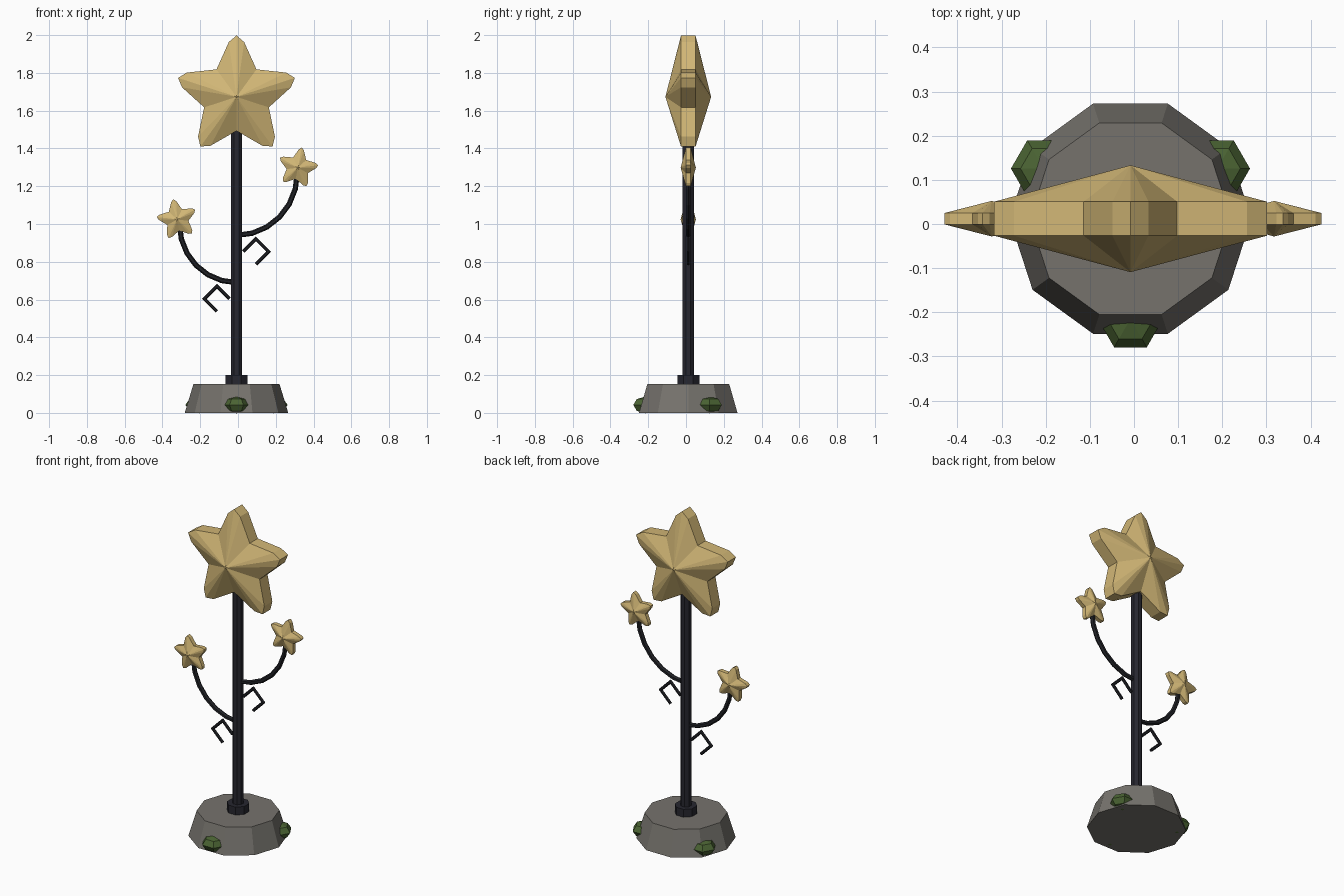
import bpy
import bmesh
from math import sin, cos, pi, radians
from mathutils import Matrix, Vector

if "Cube" in bpy.data.objects:
    bpy.data.objects.remove(bpy.data.objects["Cube"])

CX, CY = -0.008, 0.012  # axis of the post


def material(name, rgb):
    m = bpy.data.materials.new(name)
    m.use_nodes = True
    m.diffuse_color = (*rgb, 1)
    m.node_tree.nodes["Principled BSDF"].inputs["Base Color"].default_value = (*rgb, 1)
    return m


gold = material("pale gold", (0.64, 0.47, 0.18))
stone = material("grey stone", (0.18, 0.17, 0.152))
moss = material("moss green", (0.07, 0.127, 0.033))
iron = material("dark iron", (0.02, 0.02, 0.029))
wrought = material("black wrought iron", (0.014, 0.015, 0.019))


def finish(name, bm, mat, location=(0, 0, 0)):
    bmesh.ops.recalc_face_normals(bm, faces=bm.faces)
    mesh = bpy.data.meshes.new(name)
    bm.to_mesh(mesh)
    bm.free()
    mesh.materials.append(mat)
    obj = bpy.data.objects.new(name, mesh)
    obj.location = location
    bpy.context.collection.objects.link(obj)
    return obj


def column(name, sides, r1, r2, z1, z2, mat, turn=0):
    bm = bmesh.new()
    bmesh.ops.create_cone(bm, cap_ends=True, segments=sides, radius1=r1, radius2=r2,
                          depth=z2 - z1, matrix=Matrix.Rotation(turn, 4, "Z"))
    return finish(name, bm, mat, (CX, CY, (z1 + z2) / 2))


def star(name, x, z, scale, tilt):
    """Five blunt points around a rim, rising to an apex front and back."""
    bm = bmesh.new()
    outline = []
    for i in range(5):
        mid = pi / 2 + radians(tilt) + i * 2 * pi / 5
        for turn, r in ((-8, 0.293), (0, 0.325), (8, 0.293), (36, 0.18)):
            a = mid + radians(turn)
            outline.append((r * cos(a) * scale, r * sin(a) * scale))
    front, back = [[bm.verts.new((px, y * scale, pz)) for px, pz in outline]
                   for y in (-0.0385, 0.0385)]
    tips = [bm.verts.new((0, y * scale, 0)) for y in (-0.121, 0.121)]
    n = len(outline)
    for i in range(n):
        j = (i + 1) % n
        bm.faces.new((front[i], front[j], back[j], back[i]))
        bm.faces.new((tips[0], front[j], front[i]))
        bm.faces.new((tips[1], back[i], back[j]))
    return finish(name, bm, gold, (x, CY, z))


def rod(name, path, radius, sides=6):
    """Mitred tube along a path in the x-z plane."""
    bm = bmesh.new()
    pts = [Vector((x, 0, z)) for x, z in path]
    rings = []
    for i, p in enumerate(pts):
        a = (p - pts[i - 1]).normalized() if i else None
        b = (pts[i + 1] - p).normalized() if i + 1 < len(pts) else None
        a, b = a or b, b or a
        t = (a + b).normalized()
        side = Vector((-t.z, 0, t.x)) / max(t.dot(a), 0.5)
        rings.append([bm.verts.new(p + radius * (side * cos(k * 2 * pi / sides)
                      + Vector((0, sin(k * 2 * pi / sides), 0)))) for k in range(sides)])
    for r, s in zip(rings, rings[1:]):
        for k in range(sides):
            m = (k + 1) % sides
            bm.faces.new((r[k], r[m], s[m], s[k]))
    bm.faces.new(rings[0])
    bm.faces.new(rings[-1])
    return finish(name, bm, wrought, (0, CY, 0))


# Stone foot, collar and post
column("stone_base", 10, 0.274, 0.228, 0, 0.152, stone, pi / 2)
column("post_collar", 8, 0.063, 0.063, 0.14, 0.2, iron, pi / 8)
column("post", 8, 0.032, 0.032, 0.15, 1.62, iron, pi / 8)

# Moss clumps around the foot
for i, name in enumerate(("moss_front", "moss_left", "moss_right")):
    a = -pi / 2 + i * 2 * pi / 3
    bm = bmesh.new()
    bmesh.ops.create_uvsphere(bm, u_segments=6, v_segments=4, radius=0.074,
                              matrix=Matrix.Diagonal((1, 1, 0.6, 1)) @ Matrix.Rotation(pi / 2, 4, "Z"))
    finish(name, bm, moss, (CX + 0.227 * cos(a), CY + 0.227 * sin(a), 0.042))

# Large star on top
star("top_star", CX, 1.673, 1, 0)

# Curved branches, each with a small star and a bent hook below
for label, side, z, width, rise, star_x, star_z in (
        ("left", 1, 0.94, 0.322, 0.33, 0.317, 1.298),
        ("right", -1, 0.69, 0.302, 0.31, -0.322, 1.024)):
    steps = 6
    arc = [(CX + side * width * sin(i * pi / 2 / steps),
            z + rise * (1 - cos(i * pi / 2 / steps))) for i in range(steps + 1)]
    rod(label + "_branch", arc, 0.014)
    hx, hz = CX + side * 0.103, z - 0.086
    s = 0.067
    rod(label + "_hook", [(hx - side * s, hz), (hx, hz + s),
                          (hx + side * s, hz), (hx, hz - s)], 0.009)
    star(label + "_small_star", star_x, star_z, 0.333, -11 * side)
